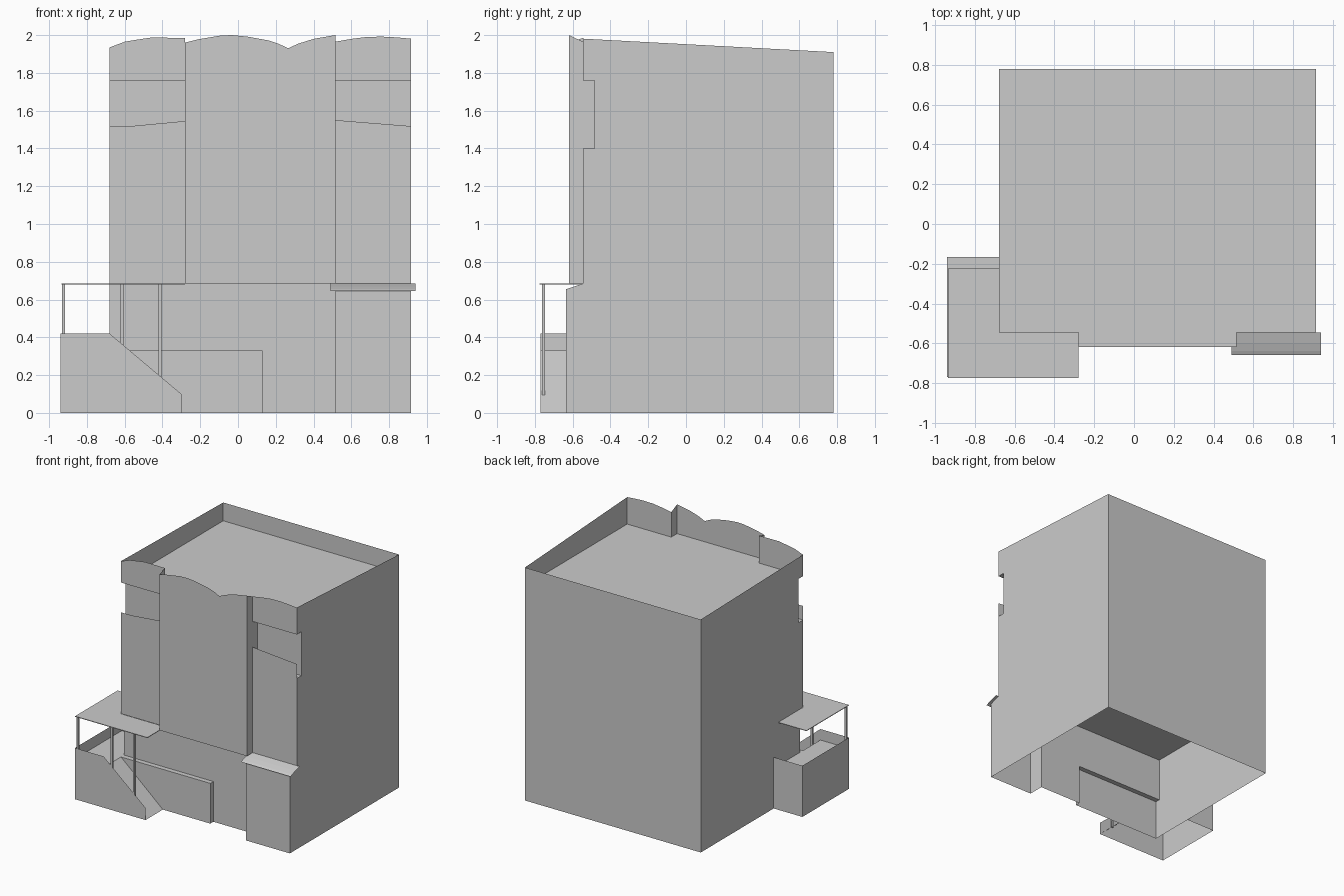
import bpy, bmesh

if "Cube" in bpy.data.objects:
    bpy.data.objects.remove(bpy.data.objects["Cube"])

# plan coordinates of the building
XL, XR, YB = -0.68, 0.915, 0.78          # left, right, back
B0, B1 = -0.28, 0.515                    # bay left / right
YS, YBAY, YREC = -0.545, -0.62, -0.485   # side front, bay front, balcony recess
YP, YW = -0.635, -0.505                  # pier front, ground floor wall
Z1, ZF, ZR = 0.685, 1.40, 1.76           # first floor, balcony floor, roof


def make(name, polys):
    """Object from a list of polygons, welded and cleaned."""
    bm = bmesh.new()
    for p in polys:
        bm.faces.new([bm.verts.new(c) for c in p])
    bmesh.ops.remove_doubles(bm, verts=bm.verts, dist=0.0005)
    bmesh.ops.recalc_face_normals(bm, faces=bm.faces)
    me = bpy.data.meshes.new(name)
    bm.to_mesh(me)
    bm.free()
    ob = bpy.data.objects.new(name, me)
    bpy.context.collection.objects.link(ob)
    return ob


def strip(path, z0, z1):
    """Vertical wall quads along a plan path."""
    return [[(*a, z0), (*b, z0), (*b, z1), (*a, z1)] for a, b in zip(path, path[1:])]


def flat(path, z):
    return [(x, y, z) for x, y in path]


def rect(x0, x1, y0, y1, z):
    return flat([(x0, y0), (x1, y0), (x1, y1), (x0, y1)], z)


def box(name, x0, x1, y0, y1, z0, z1):
    p = [(x0, y0), (x1, y0), (x1, y1), (x0, y1)]
    return make(name, [flat(p, z0), flat(p, z1)] + strip(p + p[:1], z0, z1))


def plan(y):
    """Upper floor outline with the side sections at depth y."""
    return [(XL, y), (B0, y), (B0, YBAY), (B1, YBAY), (B1, y), (XR, y), (XR, YB), (XL, YB)]


# ground floor: open underneath, with a low projecting plinth on the left
ZL, XE = 0.33, 0.13
front = [(XL, YW), (B1, YW)]
ground = strip(front, ZL, Z1)
ground += strip([(XL, YS), (XE, YS), (XE, YW), (B1, YW)], 0, ZL)
ground.append(rect(XL, XE, YS, YW, ZL))
ground += strip([(XR, YS), (XR, YB), (XL, YB), (XL, YW)], 0, Z1)
ground += strip([(XL, YW), (XL, YS)], 0, ZL)
make("ground_floor_walls", ground)

# right pier with sloping top
ZP = 0.655
side = [(YP, 0), (YS, 0), (YS, Z1), (YP, ZP)]
make("corner_pier", [
    [(XR, y, z) for y, z in side],
    [(B1, y, z) for y, z in side],
    strip([(B1, YS), (B1, YW)], 0, Z1)[0],
    strip([(B1, YP), (XR, YP)], 0, ZP)[0],
    [(B1, YP, ZP), (XR, YP, ZP), (XR, YS, Z1), (B1, YS, Z1)]])

# awning over the pier
aw = [(YS, 0.685), (-0.60, 0.669), (-0.64, 0.655), (-0.66, 0.645)]
make("awning", [[(0.49, *a), (0.94, *a), (0.94, *b), (0.49, *b)] for a, b in zip(aw, aw[1:])])

# upper floors with recessed balconies
low, mid = plan(YS), plan(YREC)
upper = [flat(low, Z1)]
upper += strip(low + low[:1], Z1, ZF) + strip(mid + mid[:1], ZF, ZR)
for x0, x1 in ((XL, B0), (B1, XR)):
    upper.append(rect(x0, x1, YS, YREC, ZF))
make("upper_walls", upper)
make("roof", [flat(low, ZR)])

# balcony fronts
for name, top in (("left_balcony_front", [(XL, 1.515), (-0.58, 1.517), (B0, 1.545)]),
                  ("right_balcony_front", [(B1, 1.55), (XR, 1.518)])):
    pts = [(top[0][0], ZF), (top[-1][0], ZF)] + top[::-1]
    make(name, [[(x, YS, z) for x, z in pts]])

# wavy parapet around the roof: plan position and top height
left = [(XL, 1.935), (-0.60, 1.965), (-0.54, 1.975), (-0.46, 1.987), (B0, 1.985)]
bay = [(B0, 1.96), (-0.21, 1.978), (-0.09, 1.998), (-0.03, 2.0), (0.05, 1.992), (0.16, 1.972),
       (0.22, 1.952), (0.265, 1.93), (0.32, 1.955), (0.40, 1.98), (B1, 2.0)]
right = [(B1, 1.965), (0.60, 1.98), (0.68, 1.99), (0.76, 1.992), (0.84, 1.988), (XR, 1.981)]
rim = [(x, YS, z) for x, z in left] + [(x, YBAY, z) for x, z in bay]
rim += [(x, YS, z) for x, z in right] + [(XR, YB, 1.91), (XL, YB, 1.91)]
make("parapet", [[(a[0], a[1], ZR), (b[0], b[1], ZR), b, a]
                 for a, b in zip(rim, rim[1:] + rim[:1])])

# porch walls, floor and stair ramp
PX, PY, PB, PE, PH = -0.94, -0.77, -0.165, -0.30, 0.42
porch = strip([(XL, PB), (PX, PB), (PX, PY)], 0, PH)
porch.append([(x, PY, z) for x, z in
              [(PX, 0), (PE, 0), (PE, 0.10), (XL, PH), (PX, PH)]])
make("porch_walls", porch)
make("porch_floor", [rect(PX, XL, PY, PB, ZL)])
make("stair_ramp", [[(XL, PY, ZL), (PE, PY, 0), (PE, YS, 0), (XL, YS, ZL)]])

# porch canopy on slim posts
can = [(-0.935, -0.775), (B0, -0.775), (B0, YS), (XL, YS), (XL, -0.225), (-0.935, -0.225)]
make("porch_canopy", [flat(can, 0.679), flat(can, 0.684)] + strip(can + can[:1], 0.679, 0.684))
for i, (x, z) in enumerate(((-0.924, ZL), (-0.615, 0.27), (-0.412, 0.095))):
    box(f"porch_post_{i + 1}", x - 0.008, x + 0.008, -0.762, -0.746, z, 0.679)
